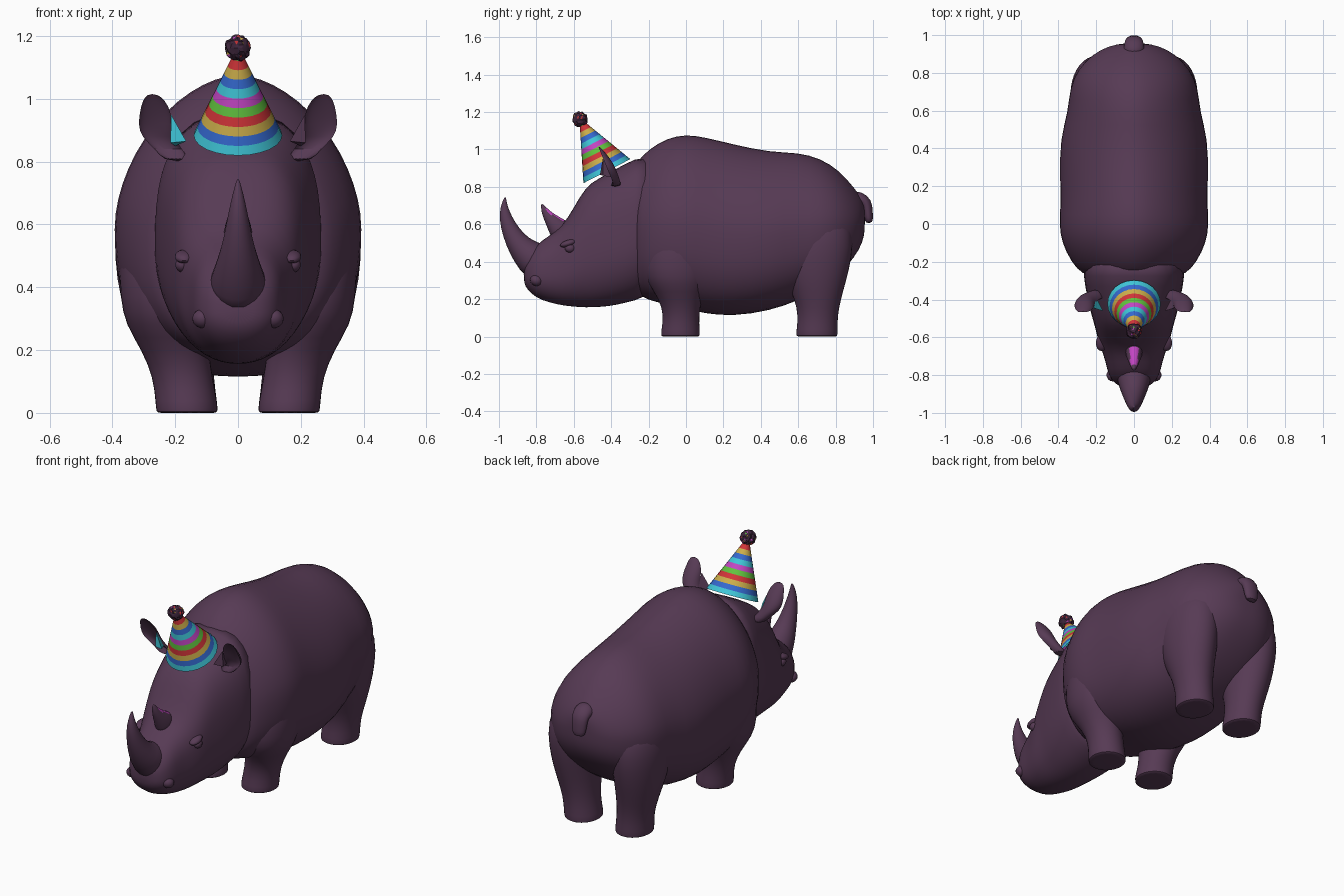
import bpy, bmesh, math, random
from mathutils import Vector, Matrix

if "Cube" in bpy.data.objects:
    bpy.data.objects.remove(bpy.data.objects["Cube"])

random.seed(4)


def material(name, rgb):
    m = bpy.data.materials.new(name)
    m.diffuse_color = (*rgb, 1)
    m.use_nodes = True
    m.node_tree.nodes["Principled BSDF"].inputs["Base Color"].default_value = m.diffuse_color
    return m


SKIN = material("plum skin", (0.095, 0.043, 0.090))
DARK = material("dark pompom", (0.045, 0.018, 0.042))
CYAN = material("cyan", (0.05, 0.56, 0.68))
BLUE = material("blue", (0.035, 0.14, 0.62))
YELLOW = material("yellow", (0.60, 0.42, 0.07))
RED = material("red", (0.64, 0.035, 0.04))
GREEN = material("green", (0.12, 0.54, 0.05))
MAGENTA = material("magenta", (0.54, 0.06, 0.54))


def finish(name, bm, mats, subsurf=0, mirror=False, angle=50):
    bmesh.ops.recalc_face_normals(bm, faces=bm.faces)
    me = bpy.data.meshes.new(name)
    bm.to_mesh(me)
    bm.free()
    for m in mats:
        me.materials.append(m)
    for p in me.polygons:
        p.use_smooth = True
    me.set_sharp_from_angle(angle=math.radians(angle))
    ob = bpy.data.objects.new(name, me)
    bpy.context.collection.objects.link(ob)
    if mirror:
        ob.modifiers.new("mirror", 'MIRROR').use_mirror_merge = False
    if subsurf:
        s = ob.modifiers.new("smooth", 'SUBSURF')
        s.levels = s.render_levels = subsurf
    return ob


def loft(rings):
    """Skin a list of equal-length point rings and cap both ends."""
    bm = bmesh.new()
    vs = [[bm.verts.new(p) for p in r] for r in rings]
    n = len(vs[0])
    for a, b in zip(vs, vs[1:]):
        for i in range(n):
            bm.faces.new((a[i], a[(i + 1) % n], b[(i + 1) % n], b[i]))
    bm.faces.new(vs[0])
    bm.faces.new(vs[-1])
    return bm


def hull_section(y, zb, zt, hw, mid, etop, ebot, n=28):
    """Upright superellipse section with different top and bottom fullness."""
    zm = zb + (zt - zb) * mid
    pts = []
    for i in range(n):
        t = 2 * math.pi * i / n
        c, s = math.cos(t), math.sin(t)
        e = 2 / (etop if s > 0 else ebot)
        h = zt - zm if s > 0 else zm - zb
        pts.append((math.copysign(abs(c) ** e, c) * hw, y,
                    zm + math.copysign(abs(s) ** e, s) * h))
    return pts


def tube(path, n=14, x=0):
    """Rings along a path in the y-z plane: (y, z, half width x, half depth)."""
    rings = []
    for k, (y, z, rx, rd) in enumerate(path):
        a, b = path[max(k - 1, 0)], path[min(k + 1, len(path) - 1)]
        t = Vector((0, b[0] - a[0], b[1] - a[1])).normalized()
        u = t.cross(Vector((1, 0, 0)))
        rings.append([Vector((x + rx * math.cos(2 * math.pi * i / n), y, z))
                      + u * rd * math.sin(2 * math.pi * i / n) for i in range(n)])
    return loft(rings)


# Barrel body: y, bottom, top, half width
body = [(-.275, .30, .88, .20), (-.27, .23, .93, .275), (-.2, .19, 1.005, .335),
        (-.1, .17, 1.065, .385), (0, .145, 1.085, .40), (.1, .12, 1.07, .39),
        (.25, .105, 1.032, .395), (.45, .135, .988, .395), (.6, .19, .988, .35),
        (.72, .25, .955, .343), (.82, .33, .89, .30), (.9, .42, .795, .22),
        (.945, .5, .735, .13), (.957, .57, .69, .05)]
finish("body", loft([hull_section(*s, .48, 1.75, 2.5) for s in body]), [SKIN], 1)

# Neck and head
head = [(-.868, .29, .37, .05), (-.85, .25, .41, .10), (-.80, .205, .495, .137),
        (-.73, .18, .54, .15), (-.66, .165, .59, .175), (-.60, .158, .69, .195),
        (-.535, .153, .805, .21), (-.47, .155, .845, .23), (-.38, .163, .895, .25),
        (-.28, .19, .95, .27), (-.15, .22, .99, .27)]
finish("head", loft([hull_section(*s, .45, 2.7, 2.2) for s in head]), [SKIN], 1)

# Horns
finish("nose_horn", tube([(-.77, .38, .10, .11), (-.83, .425, .09, .095), (-.89, .48, .068, .068),
                          (-.935, .555, .047, .05), (-.966, .635, .032, .035),
                          (-.974, .70, .017, .019), (-.966, .748, .003, .003)]), [SKIN], 1)
bm = tube([(-.64, .53, .055, .08), (-.69, .59, .045, .055), (-.735, .64, .027, .03),
           (-.76, .68, .016, .018), (-.772, .71, .003, .003)])
bm.normal_update()
for f in bm.faces:   # painted rear ridge of the small horn
    c = f.calc_center_median()
    if f.normal.z > .5 and f.normal.y > .3 and abs(c.x) < .02 and -.75 < c.y < -.66:
        f.material_index = 1
finish("brow_horn", bm, [SKIN, MAGENTA], 1)


# Legs: z, centre x, centre y, half width, half depth
def legs(name, rows):
    rings = [[(cx + rx * math.cos(2 * math.pi * i / 18),
               cy + ry * math.sin(2 * math.pi * i / 18), z) for i in range(18)]
             for z, cx, cy, rx, ry in rows]
    finish(name, loft(rings), [SKIN], 1, True)


legs("front_legs", [(0, .162, -.03, .088, .095), (0, .162, -.03, .1, .105),
                    (.03, .164, -.03, .1, .105), (.11, .175, -.025, .096, .095),
                    (.2, .2, -.03, .108, .115), (.28, .23, -.04, .13, .165),
                    (.36, .235, -.04, .142, .19), (.5, .235, -.03, .15, .19),
                    (.68, .22, 0, .14, .14), (.75, .2, .02, .08, .08)])
legs("hind_legs", [(0, .162, .70, .088, .1), (0, .162, .70, .1, .112),
                   (.03, .164, .70, .1, .112), (.11, .172, .705, .096, .107),
                   (.2, .185, .705, .108, .125), (.3, .195, .695, .125, .165),
                   (.42, .2, .69, .138, .2), (.55, .2, .69, .142, .21),
                   (.7, .17, .70, .12, .15)])

# Tail
finish("tail", tube([(.89, .72, .06, .06), (.935, .735, .056, .045), (.965, .715, .05, .034),
                     (.972, .67, .046, .027), (.976, .635, .042, .025),
                     (.98, .605, .032, .018)]), [SKIN], 1)

# Cupped ears: z, centre x, centre y, half width, half depth
ear = [(.80, .19, -.38, .045, .04), (.84, .222, -.40, .043, .045), (.88, .257, -.42, .053, .053),
       (.92, .264, -.435, .055, .05), (.96, .263, -.45, .05, .038),
       (.995, .268, -.463, .037, .022), (1.016, .273, -.47, .015, .008)]
rings = []
for k, (z, cx, cy, rx, ry) in enumerate(ear):
    ring = []
    for i in range(16):
        c, s = math.cos(2 * math.pi * i / 16), math.sin(2 * math.pi * i / 16)
        d = s * ry if s > 0 or k == 0 else -s * ry * .55   # front side pressed inwards
        ring.append((cx + rx * c, cy + d, z))
    rings.append(ring)
finish("ears", loft(rings), [SKIN], 1, True)

# Small folds joining ears to head, the left one painted
for name, s, mat in (("left_ear_fold", -1, CYAN), ("right_ear_fold", 1, SKIN)):
    bm = bmesh.new()
    v = [bm.verts.new((s * x, y, z)) for x, y, z in
         ((.213, -.445, .95), (.165, -.46, .865), (.215, -.445, .86), (.2, -.39, .85))]
    for f in ((0, 1, 2), (0, 1, 3), (0, 2, 3), (1, 2, 3)):
        bm.faces.new([v[i] for i in f])
    finish(name, bm, [mat])


# Eyes, eyelids and nostril wings as small swellings
def swelling(name, loc, size, tilt=0):
    bm = bmesh.new()
    m = Matrix.Translation(loc) @ Matrix.Rotation(tilt, 4, 'X') @ Matrix.Diagonal((*size, 1))
    bmesh.ops.create_uvsphere(bm, u_segments=14, v_segments=8, radius=1, matrix=m)
    finish(name, bm, [SKIN], 0, True)


swelling("eyes", (.178, -.62, .472), (.022, .028, .024))
swelling("eyelids", (.172, -.63, .498), (.03, .045, .018), .3)
swelling("nostrils", (.112, -.80, .30), (.034, .034, .03), -.4)

# Party hat: striped cone leaning forward
apex, base = Vector((0, -.562, 1.155)), Vector((0, -.423, .884))
tilt = (apex - base).to_track_quat('Z', 'Y').to_matrix().to_4x4()
height = (apex - base).length
stripes = [CYAN, BLUE, YELLOW, RED, GREEN, MAGENTA]
bm = bmesh.new()
N, BANDS = 24, 11
rows = []
for k in range(BANDS + 1):
    h = k / BANDS
    r = .133 * (1 - h) + .008
    rows.append([bm.verts.new((r * math.cos(2 * math.pi * i / N),
                               r * math.sin(2 * math.pi * i / N), h * height)) for i in range(N)])
for k in range(BANDS):
    for i in range(N):
        j = (i + 1) % N
        f = bm.faces.new((rows[k][i], rows[k][j], rows[k + 1][j], rows[k + 1][i]))
        f.material_index = k % 6
bmesh.ops.transform(bm, matrix=Matrix.Translation(base) @ tilt, verts=bm.verts)
finish("party_hat", bm, stripes)

# Fluffy pompom with a few coloured flecks
bm = bmesh.new()
bmesh.ops.create_icosphere(bm, subdivisions=3, radius=.041)
for v in bm.verts:
    v.co *= random.uniform(.9, 1.1)
for f in bm.faces:
    f.material_index = random.choice((1, 2, 3, 4)) if random.random() < .1 else 0
bmesh.ops.translate(bm, verts=bm.verts, vec=(0, -.566, 1.162))
finish("pompom", bm, [DARK, YELLOW, RED, MAGENTA, GREEN], angle=15)
